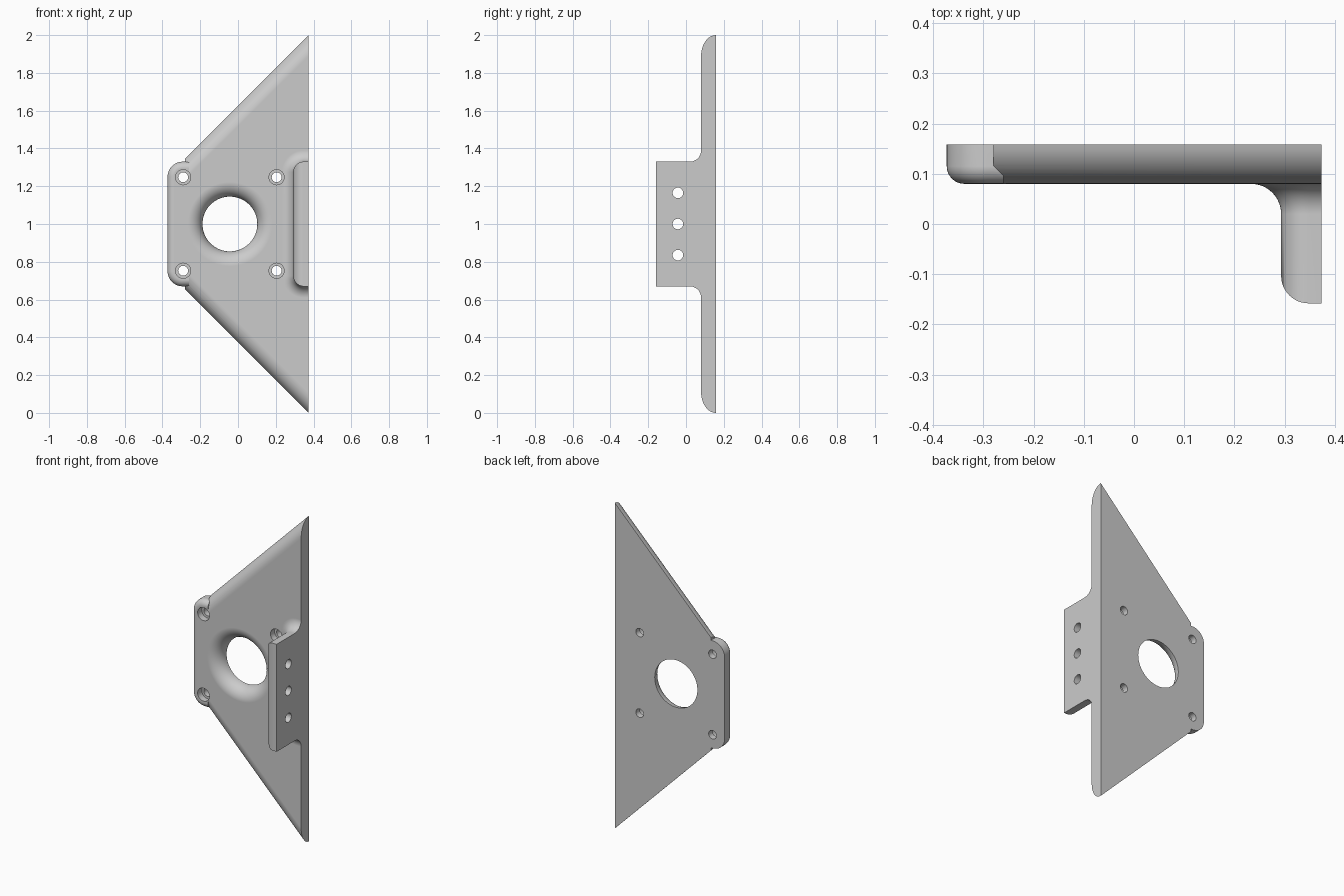
import bpy, bmesh
from math import sin, cos, pi, sqrt

if "Cube" in bpy.data.objects:
    bpy.data.objects.remove(bpy.data.objects["Cube"])

RIGHT, BACK, THICK = 0.373, 0.158, 0.078
FRONT = BACK - THICK
STEPS = 12

grey = bpy.data.materials.new("plain grey")
grey.use_nodes = True
grey.diffuse_color = (0.6, 0.6, 0.6, 1)
grey.node_tree.nodes["Principled BSDF"].inputs["Base Color"].default_value = (0.6, 0.6, 0.6, 1)


def quarter(steps=STEPS):
    return [pi / 2 * i / steps for i in range(steps + 1)]


def loft(name, rings):
    """Closed solid through a stack of rings with equal point counts."""
    bm = bmesh.new()
    loops = [[bm.verts.new(p) for p in ring] for ring in rings]
    for a, b in zip(loops, loops[1:]):
        for i in range(len(a)):
            j = (i + 1) % len(a)
            bm.faces.new((a[i], a[j], b[j], b[i]))
    bm.faces.new(loops[0])
    bm.faces.new(loops[-1])
    bmesh.ops.recalc_face_normals(bm, faces=bm.faces)
    mesh = bpy.data.meshes.new(name)
    bm.to_mesh(mesh)
    bm.free()
    mesh.materials.append(grey)
    obj = bpy.data.objects.new(name, mesh)
    bpy.context.collection.objects.link(obj)
    return obj


def combine(target, other, operation):
    mod = target.modifiers.new(operation, "BOOLEAN")
    mod.operation, mod.object, mod.solver = operation, other, "EXACT"
    bpy.context.view_layer.objects.active = target
    bpy.ops.object.modifier_apply(modifier=mod.name)
    bpy.data.objects.remove(other)


def outline(left, right, radius, grow, y):
    """Tab outline: straight right side, two rounded left corners."""
    cx, cz, r = left + radius, 0.33 - radius, radius + grow
    upper = [(cx - r * sin(t), y, 1 + cz + r * cos(t)) for t in quarter()]
    upper.insert(0, (right, y, 1.33 + grow))
    return upper + [(x, y, 2 - z) for x, y, z in reversed(upper)]


def lathe(name, x, z, profile, sides=32):
    """Round cutter along y from (radius, y) pairs."""
    turn = [2 * pi * i / sides for i in range(sides)]
    return loft(name, [[(x + r * cos(a), y, z + r * sin(a)) for a in turn] for r, y in profile])


# Triangular plate with rounded front slopes
rings = []
for t in quarter():
    drop = THICK * (1 - cos(t)) * sqrt(2)
    y = BACK - THICK * sin(t)
    end = -0.28
    top, low = 2 - drop, 2 - (RIGHT - end) - drop
    rings.append([(RIGHT, y, 2 - top), (RIGHT, y, top), (end, y, low), (end, y, 2 - low)])
bracket = loft("mounting_bracket", rings)

# Rounded end pad with a small front fillet
edge = 0.035
rings = [outline(-RIGHT, -0.26, 0.08, 0, BACK)]
rings += [outline(-RIGHT, -0.26, 0.08, -edge * (1 - cos(t)), FRONT + edge * (1 - sin(t)))
          for t in quarter(8)]
combine(bracket, loft("end_pad", rings), "UNION")

# Side flange flaring into the plate
left, corner, flare = 0.293, 0.055, 0.06
rings = [outline(left, RIGHT, corner, flare, FRONT + 0.02)]
rings += [outline(left, RIGHT, corner, flare * (1 - sin(t)), FRONT - flare * (1 - cos(t)))
          for t in quarter()]
rings.append(outline(left, RIGHT, corner, 0, -BACK))
flange = loft("side_flange", rings)

# Round the free edge of the flange
arc = [(left + corner * (1 - cos(t)), -BACK + corner * (1 - sin(t))) for t in quarter()]
arc += [(left + corner, -0.2), (0.25, -0.2), (0.25, corner - BACK)]
combine(flange, loft("edge_cutter", [[(x, y, z) for x, y in arc] for z in (0.6, 1.4)]), "DIFFERENCE")
combine(bracket, flange, "UNION")

# Large central opening with a flared front rim
hole_x, hole_r = -0.043, 0.145
profile = [(hole_r, 0.2)]
profile += [(hole_r + THICK * (1 - cos(t)), BACK - THICK * sin(t)) for t in quarter()]
profile.append((hole_r + THICK, 0.0))
combine(bracket, lathe("opening_cutter", hole_x, 1, profile, 64), "DIFFERENCE")

# Counterbored screw holes
for sx in (-1, 1):
    for sz in (-1, 1):
        profile = [(0.026, 0.2), (0.026, 0.12), (0.04, 0.12), (0.04, 0.0)]
        cutter = lathe("screw_cutter", hole_x + sx * 0.2475, 1 + sz * 0.2475, profile)
        combine(bracket, cutter, "DIFFERENCE")

# Three cross holes in the flange
for z in (0.835, 1.0, 1.165):
    turn = [2 * pi * i / 32 for i in range(32)]
    rings = [[(x, -0.043 + 0.028 * cos(a), z + 0.028 * sin(a)) for a in turn] for x in (0.2, 0.5)]
    combine(bracket, loft("cross_cutter", rings), "DIFFERENCE")

# Smooth fillets, crisp edges
bpy.ops.object.select_all(action="DESELECT")
bracket.select_set(True)
bpy.context.view_layer.objects.active = bracket
bpy.ops.object.shade_smooth_by_angle(angle=pi / 6)
weighted = bracket.modifiers.new("weighted normals", "WEIGHTED_NORMAL")
weighted.keep_sharp = True
